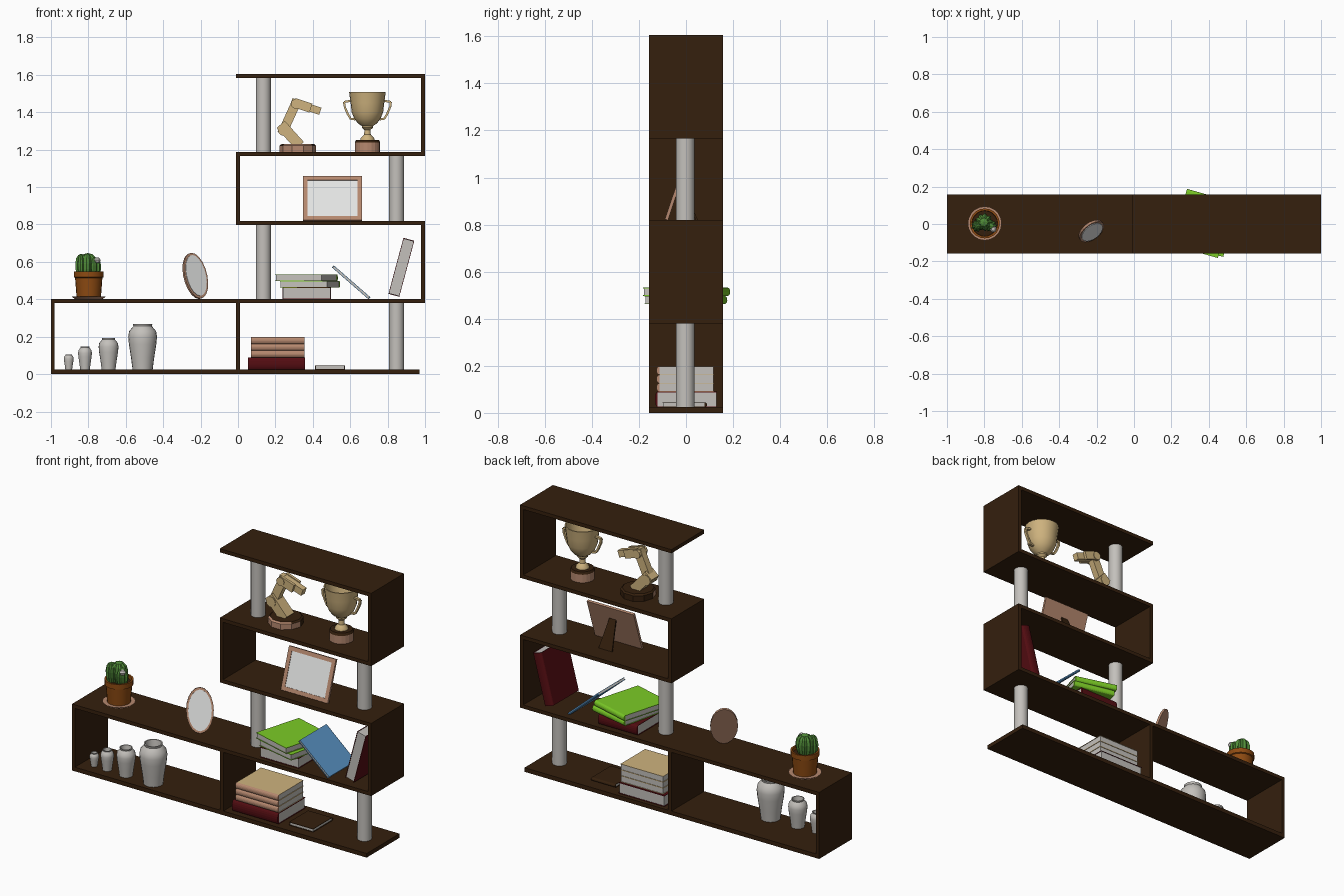
import bpy, bmesh
from math import sin, cos, pi, radians, atan2, hypot
from mathutils import Matrix, Vector

if "Cube" in bpy.data.objects:
    bpy.data.objects.remove(bpy.data.objects["Cube"])

COLOURS = {
    "dark_wood": (0.035, 0.014, 0.004), "stone_grey": (0.55, 0.53, 0.50), "white": (0.78, 0.79, 0.78),
    "lime": (0.20, 0.60, 0.02), "blue": (0.10, 0.29, 0.55), "burgundy": (0.09, 0.004, 0.006),
    "rosy_wood": (0.47, 0.25, 0.16), "tan": (0.62, 0.45, 0.21), "terracotta": (0.27, 0.07, 0.006),
    "cactus_green": (0.08, 0.26, 0.04)}
MATS = {}
for n, c in COLOURS.items():
    MATS[n] = bpy.data.materials.new(n)
    MATS[n].diffuse_color = (*c, 1)


class Part:
    """One object gathered from several simple solids, each with its own colour."""
    def __init__(self, name, M=Matrix()):
        self.name, self.M, self.bm, self.slots = name, M, bmesh.new(), []

    def slot(self, mat):
        if mat not in self.slots:
            self.slots.append(mat)
        return self.slots.index(mat)

    def prism(self, outline, lo, hi, mat, axis="y", M=Matrix()):
        """Outline in xz pushed along y, or in yz pushed along x."""
        def pt(a, b, t):
            return M @ Vector((a, t, b) if axis == "y" else (t, a, b))
        i = self.slot(mat)
        A = [self.bm.verts.new(pt(a, b, lo)) for a, b in outline]
        B = [self.bm.verts.new(pt(a, b, hi)) for a, b in outline]
        n = len(A)
        faces = [self.bm.faces.new(A), self.bm.faces.new(B[::-1])]
        faces += [self.bm.faces.new((A[k], B[k], B[(k + 1) % n], A[(k + 1) % n])) for k in range(n)]
        for f in faces:
            f.material_index = i

    def box(self, x0, x1, y0, y1, z0, z1, mat, M=Matrix()):
        self.prism([(x0, z0), (x1, z0), (x1, z1), (x0, z1)], y0, y1, mat, M=M)

    def link(self, p, q, width, y0, y1, mat):
        """Bar between two xz points."""
        a = atan2(q[1] - p[1], q[0] - p[0])
        M = Matrix.Translation((p[0], 0, p[1])) @ Matrix.Rotation(-a, 4, "Y")
        self.box(0, hypot(q[0] - p[0], q[1] - p[1]), y0, y1, -width / 2, width / 2, mat, M)

    def lathe(self, profile, centre, mat, n=20, rib=0.0):
        """Spin (r, z) points round z; rib pulls in every second column."""
        i, rings = self.slot(mat), []
        for r, z in profile:
            if r == 0:
                rings.append([self.bm.verts.new(Vector(centre) + Vector((0, 0, z)))] * n)
            else:
                rings.append([self.bm.verts.new(Vector(centre) + Vector(
                    (r * (1 - rib * (k % 2)) * cos(2 * pi * k / n),
                     r * (1 - rib * (k % 2)) * sin(2 * pi * k / n), z))) for k in range(n)])
        for a, b in zip(rings, rings[1:]):
            for k in range(n):
                vs = list(dict.fromkeys((a[k], a[(k + 1) % n], b[(k + 1) % n], b[k])))
                if len(vs) > 2:
                    self.bm.faces.new(vs).material_index = i

    def done(self, smooth=False, rule=None):
        bmesh.ops.recalc_face_normals(self.bm, faces=self.bm.faces)
        if rule:
            rule(self)
        me = bpy.data.meshes.new(self.name)
        self.bm.to_mesh(me)
        self.bm.free()
        for m in self.slots:
            me.materials.append(MATS[m])
        ob = bpy.data.objects.new(self.name, me)
        ob.matrix_world = self.M
        bpy.context.collection.objects.link(ob)
        if smooth:
            bpy.ops.object.select_all(action="DESELECT")
            ob.select_set(True)
            bpy.context.view_layer.objects.active = ob
            bpy.ops.object.shade_smooth_by_angle(angle=radians(40))
        return ob


def at(x, y, z, axis="Z", deg=0):
    return Matrix.Translation((x, y, z)) @ Matrix.Rotation(radians(deg), 4, axis)


# Shelf boards and walls
D = 0.157
for name, x0, x1, z0, z1 in [
        ("bottom_board", -1, 0.97, 0, 0.025), ("long_board", -1, 1, 0.38, 0.402),
        ("third_board", -0.012, 1, 0.797, 0.819), ("fourth_board", -0.012, 1, 1.165, 1.187),
        ("top_board", -0.012, 1, 1.583, 1.605), ("left_wall", -1, -0.98, 0.025, 0.38),
        ("divider", -0.012, 0.012, 0.025, 0.38), ("right_wall_low", 0.978, 1, 0.402, 0.797),
        ("inner_wall", -0.012, 0.01, 0.819, 1.165), ("right_wall_high", 0.978, 1, 1.187, 1.583)]:
    p = Part(name)
    p.box(x0, x1, -D, D, z0, z1, "dark_wood")
    p.done()

# Round pillars
for k, (x, z0, z1) in enumerate([(0.848, 0.025, 0.38), (0.136, 0.402, 0.797),
                                 (0.848, 0.819, 1.165), (0.136, 1.187, 1.583)]):
    p = Part(f"pillar_{k + 1}")
    p.lathe([(0, z0), (0.04, z0), (0.04, z1), (0, z1)], (x, -0.003, 0), "stone_grey", 24)
    p.done(True)

# Vases, one shape at four sizes
VASE = [(0, 0), (0.7, 0), (0.8, 0.25), (0.95, 0.55), (1, 0.72), (0.94, 0.84), (0.7, 0.93),
        (0.64, 0.95), (0.68, 1), (0.58, 1), (0.55, 0.93), (0.5, 0.8), (0, 0.75)]
for k, (x, r, h) in enumerate([(-0.905, 0.026, 0.08), (-0.818, 0.037, 0.122),
                               (-0.692, 0.053, 0.168), (-0.51, 0.077, 0.243)]):
    p = Part(f"vase_{k + 1}")
    p.lathe([(a * r, b * h) for a, b in VASE], (x, -0.08, 0.025), "stone_grey")
    p.done(True)


# Books: page block, two covers and a rounded spine on the front (-1) or back (+1)
def book(name, w, d, h, M, cover, side=1, spine=None, t=0.003):
    p = Part(name, M)
    e = d / 2 - 0.012
    ya, yb = sorted((-side * (d / 2 - 0.003), side * e))
    p.box(-w / 2 + 0.003, w / 2 - 0.003, ya, yb, t, h - t, "stone_grey")
    ya, yb = sorted((-side * d / 2, side * e))
    for z in (0, h - t):
        p.box(-w / 2, w / 2, ya, yb, z, z + t, cover)
    arc = [(side * (e + 0.012 * cos(a)), h / 2 + h / 2 * sin(a))
           for a in [pi * (k / 8 - 0.5) for k in range(9)]]
    p.prism(arc, -w / 2, w / 2, spine or cover, "x")
    p.done()


book("thick_book", 0.305, 0.265, 0.065, at(0.205, 0, 0.025), "burgundy", -1)
for k in range(3):
    book(f"tan_book_{k + 1}", 0.285, 0.245, 0.036, at(0.212, -0.003, 0.09 + 0.036 * k), "tan", -1, "rosy_wood", 0.002)
book("thin_book", 0.16, 0.19, 0.02, at(0.492, -0.005, 0.025), "dark_wood", 1)
book("stack_red_book", 0.26, 0.26, 0.06, at(0.367, 0, 0.402), "burgundy")
book("stack_green_book_low", 0.26, 0.30, 0.035, at(0.385, 0, 0.462, deg=-13), "lime")
book("stack_green_book_top", 0.26, 0.31, 0.035, at(0.366, 0.003, 0.497, deg=-16), "lime")
book("leaning_blue_book", 0.26, 0.26, 0.015, at(0.60, -0.01, 0.485, "Y", 41), "blue")
book("leaning_red_book", 0.31, 0.25, 0.06, at(0.888, 0, 0.567, "Y", -75)
     @ Matrix.Translation((0, 0, -0.015)), "burgundy")

# Potted cactus
p = Part("saucer")
p.lathe([(0, 0), (0.075, 0), (0.091, 0.012), (0.08, 0.012), (0, 0.006)], (-0.798, 0.003, 0.402), "rosy_wood")
p.done(True)
p = Part("plant_pot")
p.lathe([(0, 0), (0.065, 0), (0.073, 0.105), (0.08, 0.108), (0.08, 0.138), (0.069, 0.138), (0.067, 0.11)],
        (-0.798, 0.003, 0.41), "terracotta")
p.lathe([(0.068, 0.118), (0, 0.12)], (-0.798, 0.003, 0.41), "dark_wood")
p.done(True)
p = Part("cactus")
DOME = [(0.7, 0), (0.95, 0.3), (1, 0.55), (0.85, 0.8), (0.5, 0.95), (0, 1)]
for x, y, r, z, h in [(-0.803, 0.01, 0.05, 0.525, 0.122), (-0.838, -0.01, 0.034, 0.525, 0.118),
                      (-0.766, -0.01, 0.034, 0.525, 0.10)]:
    p.lathe([(a * r, b * h) for a, b in DOME], (x, y, z), "cactus_green", 18, 0.22)
p.done()
p = Part("cactus_flower")
p.lathe([(0, 0), (0.012, 0.004), (0.018, 0.018), (0.01, 0.03), (0, 0.032)], (-0.752, -0.028, 0.592), "stone_grey", 10)
p.done()


# Oval mirror leaning back
def ellipse(a, b, n=20):
    return [(a * cos(2 * pi * k / n), b * sin(2 * pi * k / n)) for k in range(n)]


p = Part("oval_mirror", at(-0.228, -0.038, 0.525, deg=37) @ Matrix.Rotation(radians(-18), 4, "X"))
p.prism(ellipse(0.076, 0.128), -0.006, 0.007, "rosy_wood")
p.prism(ellipse(0.065, 0.115), -0.009, -0.006, "white")
p.done()

# Picture frame with rear strut
p = Part("picture_frame", at(0.505, -0.09, 0.823, "X", -18.7))
W, H, B = 0.157, 0.25, 0.024
p.box(-W, W, 0.006, 0.014, 0, H, "rosy_wood")
for s in (-1, 1):
    xa, xb = sorted((s * W, s * (W - B)))
    p.box(xa, xb, 0, 0.006, 0, H, "rosy_wood")
for z in (0, H - B):
    p.box(-W + B, W - B, 0, 0.006, z, z + B, "rosy_wood")
p.box(-W + B, W - B, 0.003, 0.006, B, H - B, "white")
p.done()
p = Part("frame_strut", at(0.505, 0.05, 0.82, "X", 23.6))
p.prism([(-0.045, 0), (0.045, 0), (0.022, 0.175), (-0.022, 0.175)], -0.008, 0, "dark_wood")
p.done()


# Bases of the ornaments: front-facing sides are rosy
def front_rosy(part):
    i = part.slot("rosy_wood")
    for f in part.bm.faces:
        if f.normal.y < -0.3:
            f.material_index = i


p = Part("arm_base")
p.lathe([(0, 0), (0.098, 0), (0.098, 0.034), (0.088, 0.042), (0, 0.042)], (0.32, 0, 1.187), "dark_wood", 10)
p.done(rule=front_rosy)
p = Part("trophy_base")
p.lathe([(0, 0), (0.067, 0), (0.067, 0.05), (0, 0.05)], (0.692, 0, 1.187), "dark_wood")
p.lathe([(0, 0.05), (0.069, 0.05), (0.062, 0.064), (0, 0.064)], (0.692, 0, 1.187), "dark_wood")
p.done(rule=lambda q: [setattr(f, "material_index", q.slot("rosy_wood"))
                       for f in q.bm.faces if f.normal.z == 0 or abs(f.normal.z) < 0.1])

# Jointed arm ornament
p = Part("jointed_arm")
p.link((0.33, 1.222), (0.228, 1.335), 0.058, -0.035, 0.035, "tan")
p.link((0.235, 1.285), (0.315, 1.46), 0.05, -0.02, 0.02, "tan")
p.link((0.285, 1.457), (0.44, 1.405), 0.04, -0.018, 0.018, "tan")
for s in (-1, 1):
    ya, yb = sorted((s * 0.018, s * 0.034))
    p.link((0.30, 1.452), (0.39, 1.422), 0.05, ya, yb, "tan")
for x, z, r in [(0.245, 1.305, 0.032), (0.308, 1.445, 0.026)]:
    p.prism([(x + a, z + b) for a, b in ellipse(r, r, 10)], -0.038, 0.038, "tan")
p.done()

# Trophy cup and its two handles
p = Part("trophy_cup")
p.lathe([(0, 1.25), (0.038, 1.25), (0.036, 1.262), (0.018, 1.28), (0.016, 1.305), (0.03, 1.318), (0.03, 1.326),
         (0.05, 1.34), (0.07, 1.365), (0.084, 1.40), (0.09, 1.45), (0.098, 1.508), (0.091, 1.508),
         (0.083, 1.45), (0.065, 1.37), (0, 1.335)], (0.692, 0, 0), "tan")
p.done(True)
for s, name in ((-1, "left_handle"), (1, "right_handle")):
    p = Part(name)
    pts = [(0.085, 1.462), (0.125, 1.455), (0.122, 1.43), (0.105, 1.39), (0.09, 1.365), (0.066, 1.362)]
    for a, b in zip(pts, pts[1:]):
        p.link((0.692 + s * a[0], a[1]), (0.692 + s * b[0], b[1]), 0.011, -0.008, 0.008, "tan")
    p.done()

for m in bpy.data.materials:
    if m.users and not m.is_grease_pencil:
        m.use_nodes = True
        m.node_tree.nodes["Principled BSDF"].inputs["Base Color"].default_value = m.diffuse_color
